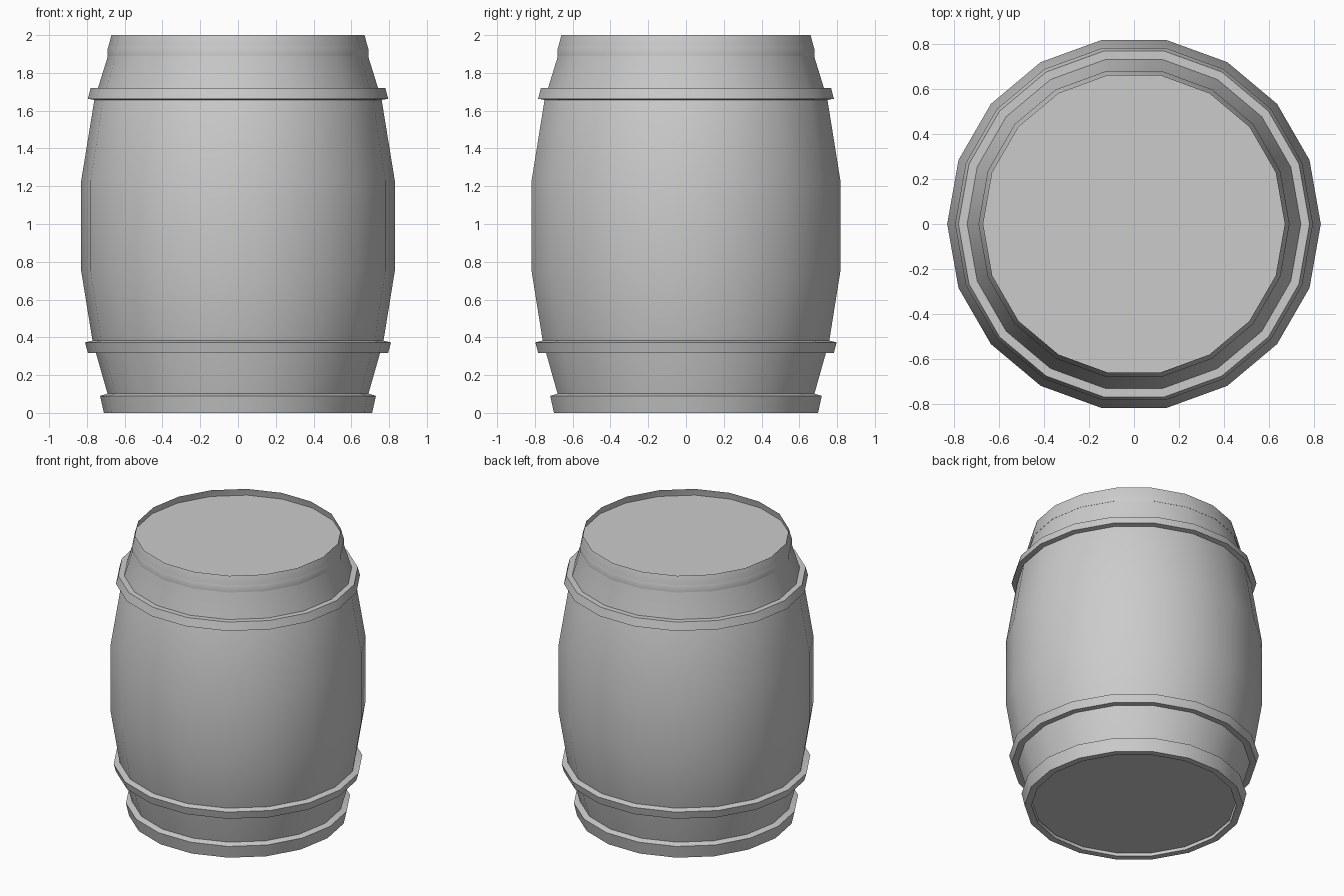
import bpy, bmesh, math

if "Cube" in bpy.data.objects:
    bpy.data.objects.remove(bpy.data.objects["Cube"])

SIDES = 18


def lathe(name, profile, ring=False, caps=False):
    """Spin (radius, z) points around z; open shell, capped solid or closed ring."""
    bm = bmesh.new()
    loops = []
    for r, z in profile:
        loops.append([bm.verts.new((r * math.cos(2 * math.pi * i / SIDES),
                                    r * math.sin(2 * math.pi * i / SIDES), z))
                      for i in range(SIDES)])
    pairs = list(zip(loops, loops[1:]))
    if ring:
        pairs.append((loops[-1], loops[0]))
    if caps:
        bm.faces.new(loops[0])
        bm.faces.new(loops[-1])
    for a, b in pairs:
        for i in range(SIDES):
            j = (i + 1) % SIDES
            bm.faces.new((a[i], a[j], b[j], b[i]))
    bmesh.ops.recalc_face_normals(bm, faces=bm.faces)
    mesh = bpy.data.meshes.new(name)
    bm.to_mesh(mesh)
    bm.free()
    obj = bpy.data.objects.new(name, mesh)
    bpy.context.collection.objects.link(obj)
    bpy.ops.object.select_all(action='DESELECT')
    obj.select_set(True)
    bpy.context.view_layer.objects.active = obj
    bpy.ops.object.shade_smooth_by_angle(angle=math.radians(30))
    return obj


# Bulging open shell, standing proud of the lid and base
lathe("barrel_body", [(0.665, 0.0), (0.69, 0.10), (0.77, 0.38), (0.83, 0.75),
                      (0.83, 1.23), (0.76, 1.66), (0.69, 1.885),
                      (0.686, 1.94), (0.67, 2.0)])

# Recessed lid whose edge shows through the staves, and base disc
lathe("lid", [(0.691, 1.89), (0.691, 1.925), (0.682, 1.95)], caps=True)
lathe("base", [(0.66, 0.02), (0.67, 0.06)], caps=True)

# Hoops: inner bottom, outer bottom, outer top, inner top
lathe("base_hoop", [(0.665, 0.0), (0.71, 0.0), (0.73, 0.09), (0.68, 0.105)], ring=True)
lathe("lower_hoop", [(0.74, 0.32), (0.795, 0.318), (0.81, 0.373), (0.76, 0.385)], ring=True)
lathe("upper_hoop", [(0.75, 1.655), (0.795, 1.663), (0.78, 1.72), (0.73, 1.72)], ring=True)
